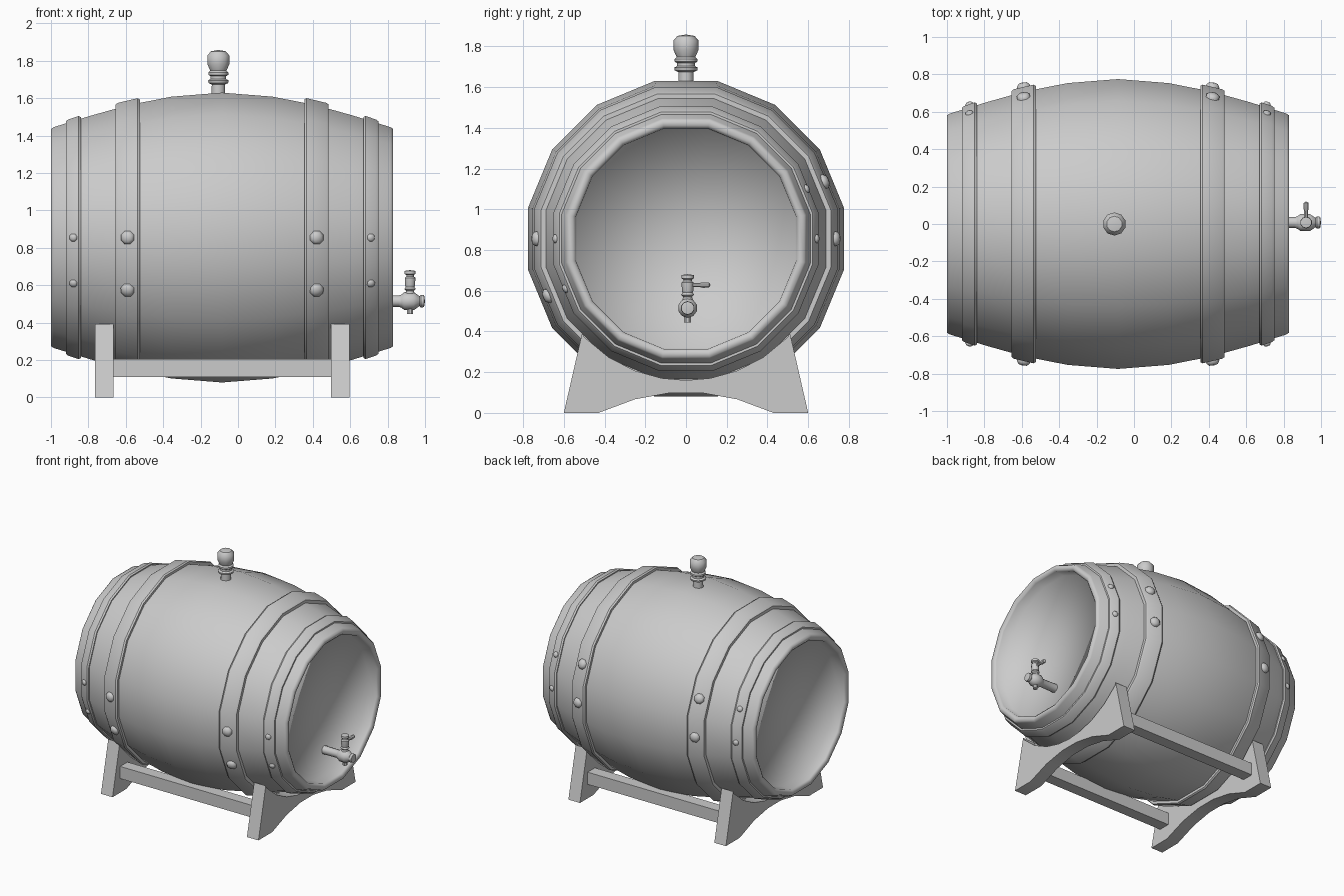
import bpy, bmesh
from math import sin, cos, pi, radians, sqrt
from mathutils import Vector

if "Cube" in bpy.data.objects:
    bpy.data.objects.remove(bpy.data.objects["Cube"])

CX, CZ = -0.085, 0.855          # barrel middle and axis height


def finish(name, bm, angle=None):
    bmesh.ops.remove_doubles(bm, verts=bm.verts, dist=1e-5)
    bmesh.ops.recalc_face_normals(bm, faces=bm.faces)
    me = bpy.data.meshes.new(name)
    bm.to_mesh(me)
    bm.free()
    ob = bpy.data.objects.new(name, me)
    bpy.context.collection.objects.link(ob)
    if angle:
        bpy.ops.object.select_all(action='DESELECT')
        ob.select_set(True)
        bpy.context.view_layer.objects.active = ob
        bpy.ops.object.shade_smooth_by_angle(angle=radians(angle))
    return ob


def lathe(name, profile, origin, axis, sides, angle=40, closed=False):
    """Spin (distance, radius) points round an axis."""
    q = Vector(axis).to_track_quat('Z', 'Y')
    bm = bmesh.new()
    rings = []
    for d, r in profile:
        ring = []
        for i in range(sides):
            a = 2 * pi * (i + 0.5) / sides
            ring.append(bm.verts.new(Vector(origin) + q @ Vector((r * cos(a), r * sin(a), d))))
        rings.append(ring)
    pairs = list(zip(rings, rings[1:]))
    if closed:
        pairs.append((rings[-1], rings[0]))
    for a, b in pairs:
        for i in range(sides):
            j = (i + 1) % sides
            bm.faces.new((a[i], a[j], b[j], b[i]))
    bmesh.ops.dissolve_degenerate(bm, dist=1e-5, edges=bm.edges)
    return finish(name, bm, angle)


# Barrel body with a rim and recessed head at both ends
half = [(0, .79), (.27, .768), (.50, .722), (.70, .665), (.90, .602), (.915, .592),
        (.915, .568), (.902, .552), (.825, .548), (.825, 0.0)]
body = [(-d, r) for d, r in half[:0:-1]] + half
lathe("barrel_body", body, (CX, 0, CZ), (1, 0, 0), 16, 100)

# Hoops and their rivets, mirrored about the barrel middle
K = 1 / cos(pi / 16)
for side, s in (("left", -1), ("right", 1)):
    for kind, d0, d1, r0, r1, rr in (("wide", .44, .57, .745, .717, .038),
                                     ("narrow", .755, .835, .650, .628, .022)):
        prof = [(d0, r0 - .06), (d0, r0 - .006), (d0 + .012, r0),
                (d1 - .012, r1 + .003), (d1, r1 - .006), (d1, r1 - .07)]
        lathe(f"{side}_{kind}_hoop", [(d, r * K) for d, r in prof],
              (CX, 0, CZ), (s, 0, 0), 16, 35, closed=True)
        mid, rm, slope = (d0 + d1) / 2, (r0 + r1) / 2, (r0 - r1) / (d1 - d0)
        for n, deg in enumerate((0, 22.5, 180, 202.5)):
            a = radians(deg)
            out = Vector((s * slope, cos(a), sin(a)))
            pos = Vector((CX + s * mid, rm * cos(a), CZ + rm * sin(a)))
            lathe(f"{side}_{kind}_rivet_{n}",
                  [(-.01, rr), (rr * .25, rr), (rr * .6, rr * .65), (rr * .7, 0)],
                  pos, out, 8, 50)

# Bung on top
lathe("bung", [(-.06, .04), (.06, .037), (.068, .055), (.082, .058), (.09, .044),
               (.105, .044), (.112, .056), (.125, .056), (.135, .046), (.17, .062),
               (.215, .062), (.238, .042), (.245, 0)],
      (-.105, 0, 1.613), (0, 0, 1), 10, 40)

# Tap: pipe with ball body, spout, stem and handle
TX, TY, TZ = .92, .008, .515
lathe("tap_pipe", [(-.19, 0), (-.19, .032), (-.06, .030), (-.045, .036), (-.03, .048),
                   (.02, .048), (.04, .034), (.05, .026), (.058, .034), (.075, .032), (.08, 0)],
      (TX, TY, TZ), (1, 0, 0), 10, 40)
lathe("tap_spout", [(0, .02), (.055, .018), (.07, .018), (.07, 0)],
      (TX, TY, TZ), (0, 0, -1), 8, 40)
lathe("tap_stem", [(.03, .028), (.055, .022), (.065, .032), (.075, .025), (.085, .028),
                   (.125, .030), (.132, .021), (.14, .021), (.146, .031), (.162, .030), (.166, 0)],
      (TX, TY, TZ), (0, 0, 1), 10, 40)
lathe("tap_handle", [(0, .012), (.06, .011), (.075, .015), (.105, .014), (.112, 0)],
      (TX, TY, TZ + .113), (0, 1, 0), 8, 40)

# Stand: two cradle boards whose tops follow the barrel
top = [(y, CZ - sqrt(.695 ** 2 - y * y)) for y in (.50, .38, .25, .12, 0, -.12, -.25, -.38, -.50)]
outline = [(-.60, 0), (-.43, 0), (-.25, .067), (-.08, .098), (.08, .098), (.25, .067),
           (.43, 0), (.60, 0), (.51, .393)] + top + [(-.51, .393)]
for side, x in (("left", -.765), ("right", .497)):
    bm = bmesh.new()
    face = bm.faces.new([bm.verts.new((x, y, z)) for y, z in outline])
    ext = bmesh.ops.extrude_face_region(bm, geom=[face])
    bmesh.ops.translate(bm, vec=(.1, 0, 0),
                        verts=[v for v in ext["geom"] if isinstance(v, bmesh.types.BMVert)])
    finish(f"{side}_cradle_board", bm, 30)

# Long rails joining the boards
for side, y in (("front", -.46), ("back", .46)):
    bm = bmesh.new()
    bmesh.ops.create_cube(bm, size=1)
    for v in bm.verts:
        v.co = (v.co.x * 1.19 + CX, v.co.y * .09 + y, v.co.z * .095 + .157)
    finish(f"{side}_rail", bm)
